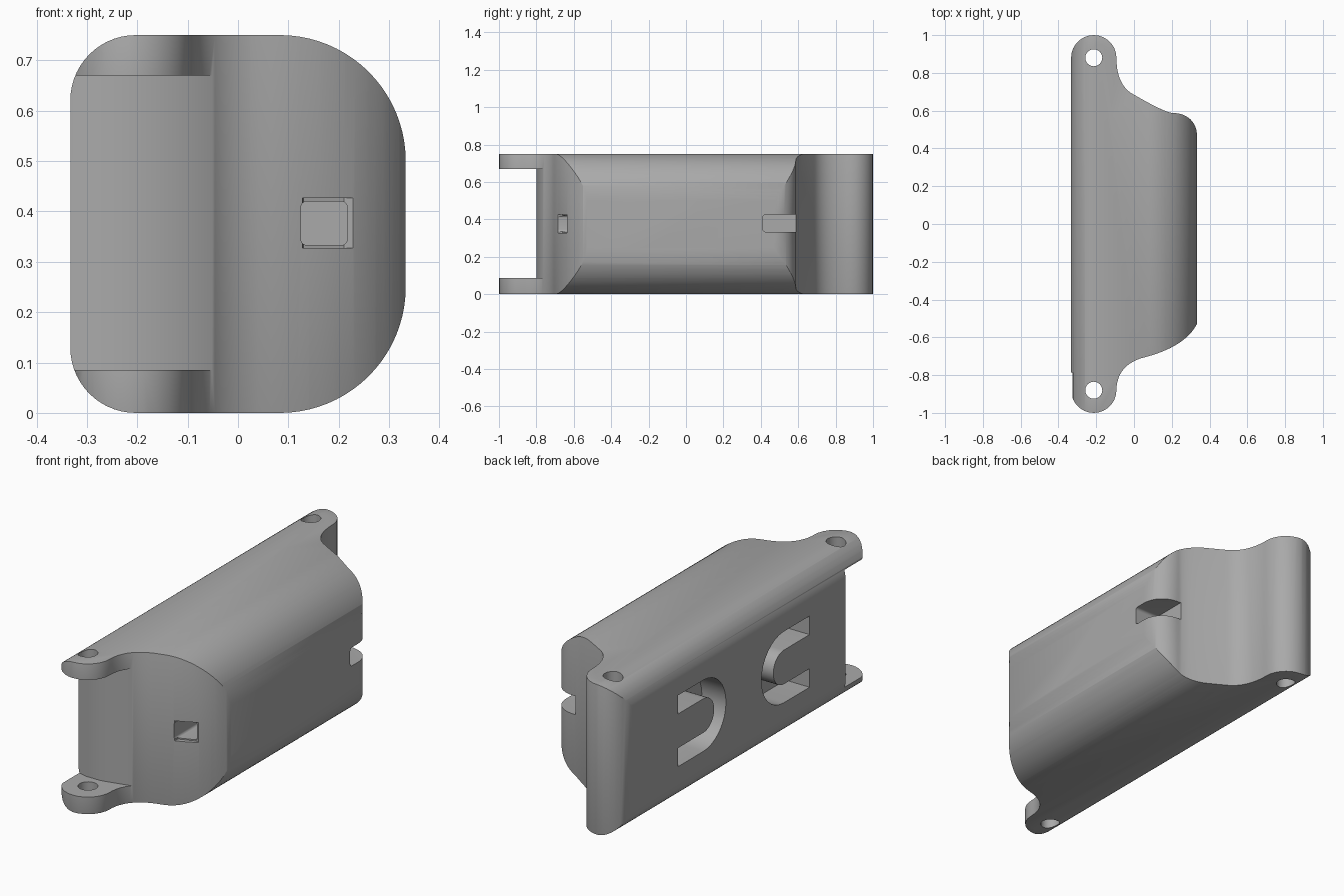
import bpy, bmesh, math
from mathutils import Vector

if "Cube" in bpy.data.objects:
    bpy.data.objects.remove(bpy.data.objects["Cube"])

grey = bpy.data.materials.new("plain grey")
grey.use_nodes = True
grey.diffuse_color = (0.4, 0.4, 0.4, 1)
grey.node_tree.nodes["Principled BSDF"].inputs["Base Color"].default_value = (0.4, 0.4, 0.4, 1)


def arc(cx, cy, r, start, end, steps=14):
    angles = [math.radians(start + (end - start) * i / steps) for i in range(steps + 1)]
    return [(cx + r * math.cos(a), cy + r * math.sin(a)) for a in angles]


def bezier(a, b, c, d, steps=14):
    """Points of a cubic curve, leaving out the first."""
    out = []
    for i in range(1, steps + 1):
        t = i / steps
        s = 1 - t
        out.append(tuple(s**3 * p + 3 * s * s * t * q + 3 * s * t * t * u + t**3 * v
                         for p, q, u, v in zip(a, b, c, d)))
    return out


def prism(name, outline, low, high, axis):
    """Extrude a flat outline along an axis; the other two axes keep their order."""
    def place(p, h):
        co = list(p)
        co.insert("xyz".index(axis), h)
        return Vector(co)
    bm = bmesh.new()
    face = bm.faces.new([bm.verts.new(place(p, low)) for p in outline])
    top = bmesh.ops.extrude_face_region(bm, geom=[face])["geom"]
    shift = place((0, 0), high - low)
    bmesh.ops.translate(bm, vec=shift, verts=[v for v in top if isinstance(v, bmesh.types.BMVert)])
    bmesh.ops.recalc_face_normals(bm, faces=bm.faces)
    mesh = bpy.data.meshes.new(name)
    bm.to_mesh(mesh)
    bm.free()
    mesh.materials.append(grey)
    obj = bpy.data.objects.new(name, mesh)
    bpy.context.collection.objects.link(obj)
    return obj


def rounded_rect(x0, x1, y0, y1, r):
    return (arc(x0 + r, y0 + r, r, 180, 270, 5) + arc(x1 - r, y0 + r, r, 270, 360, 5)
            + arc(x1 - r, y1 - r, r, 0, 90, 5) + arc(x0 + r, y1 - r, r, 90, 180, 5))


def apply(obj, mod):
    bpy.context.view_layer.objects.active = obj
    bpy.ops.object.modifier_apply(modifier=mod.name)


def combine(obj, cutter, operation="DIFFERENCE"):
    mod = obj.modifiers.new("combine", "BOOLEAN")
    mod.operation = operation
    mod.solver = "EXACT"
    mod.object = cutter
    apply(obj, mod)
    bpy.data.objects.remove(cutter)


H = 0.75    # height
W = 0.333   # half width
LUG_X, LUG_Y, LUG_R = -0.213, 0.88, 0.12

# Plan outline: two round lugs, swept ends and a long straight side
front_root = (-0.093, -LUG_Y)
back_root = (-0.093, LUG_Y)
front_bend, back_bend, back_corner = (0.04, -0.71), (-0.01, 0.69), (0.21, 0.587)
outline = arc(LUG_X, -LUG_Y, LUG_R, 180, 360)
outline += bezier(front_root, (-0.093, -0.79), (-0.04, -0.735), front_bend)
outline += bezier(front_bend, (0.16, -0.68), (0.28, -0.63), (W, -0.53))
outline += [(W, 0.47)]
outline += bezier((W, 0.47), (W, 0.54), (0.28, 0.587), back_corner)
outline += bezier(back_corner, (0.17, 0.587), (0.06, 0.65), back_bend)
outline += bezier(back_bend, (-0.06, 0.72), (-0.093, 0.78), back_root)
outline += arc(LUG_X, LUG_Y, LUG_R, 0, 180)[1:]
housing = prism("housing", outline, 0, H, "z")

# Lengthwise section: broad rounding on one side, tighter on the mounting side
big, small = 0.25, 0.13
section = (arc(W - big, big, big, 270, 360, 20) + arc(W - big, H - big, big, 0, 90, 20)
           + arc(small - W, H - small, small, 90, 180) + arc(small - W, small, small, 180, 270))
combine(housing, prism("section_cutter", section, -1.2, 1.2, "y"), "INTERSECT")

# Soft rim round the ends
rim = housing.modifiers.new("rim", "BEVEL")
rim.width = 0.014
rim.segments = 3
rim.limit_method = "ANGLE"
rim.angle_limit = math.radians(40)
apply(housing, rim)

# Recess between the two front ears
recess = [(-0.4, -1.1), (-0.015, -1.1), (-0.015, -0.757), (-0.2, -0.8),
          (-0.28, -0.8), (-W, -0.785), (-0.4, -0.77)]
combine(housing, prism("recess_cutter", recess, 0.085, 0.67, "z"))

# Screw holes through the lugs
for side in (-1, 1):
    hole = arc(LUG_X, side * LUG_Y, 0.045, 0, 360, 32)[:-1]
    combine(housing, prism("hole_cutter", hole, -0.1, H + 0.1, "z"))

# Square port in the front end, flared toward the outer side
combine(housing, prism("port_cutter", rounded_rect(0.125, 0.217, 0.333, 0.42, 0.012), -0.9, -0.45, "y"))
flare = [(0.118, -0.8), (0.26, -0.8), (0.24, -0.64), (0.21, -0.63), (0.13, -0.66)]
combine(housing, prism("flare_cutter", flare, 0.327, 0.427, "z"))

# Notch across the back corner
combine(housing, prism("notch_cutter", rounded_rect(0.41, 0.75, 0.333, 0.425, 0.015), 0.2, 0.5, "x"))

# U-shaped cable slots in the mounting face, mirrored lengthwise
outer, inner, mid = 0.178, 0.085, H / 2
for side in (-1, 1):
    def bend(r, start, end, length=0.14):
        return arc(length, 0, r, start, end, 12)
    shape = [(0.52, outer)] + arc(0.14 + outer, 0, outer, 90, 270, 16) + [(0.52, -outer)]
    shape += [(0.52, -inner)] + arc(0.14 + outer, 0, inner, 270, 90, 16) + [(0.52, inner)]
    slot = [(0.02 + side * y, mid + z) for y, z in shape]
    combine(housing, prism("slot_cutter", slot, -0.5, -0.2, "x"))

bpy.ops.object.select_all(action="DESELECT")
housing.select_set(True)
bpy.context.view_layer.objects.active = housing
bpy.ops.object.shade_smooth_by_angle(angle=math.radians(35))
